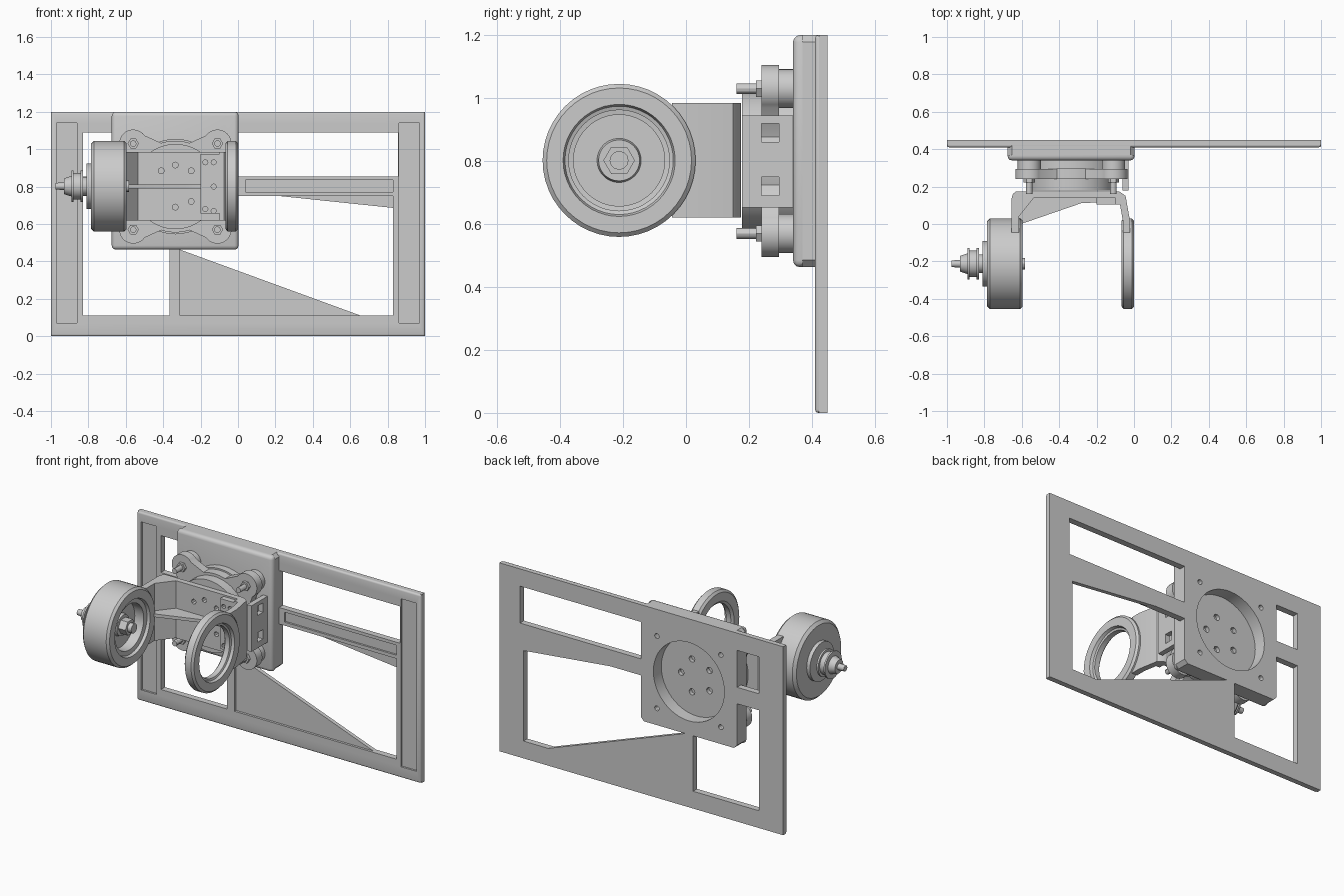
import bpy, bmesh
from math import cos, sin, pi, radians

if "Cube" in bpy.data.objects:
    bpy.data.objects.remove(bpy.data.objects["Cube"])

CX, CZ = -0.335, 0.80          # turntable centre
WY, WZ = -0.2125, 0.802        # wheel axis
LOBES = [(CX + sx * 0.225, CZ + sz * 0.23) for sx in (-1, 1) for sz in (-1, 1)]


def finish(name, bm):
    bmesh.ops.recalc_face_normals(bm, faces=bm.faces)
    me = bpy.data.meshes.new(name)
    bm.to_mesh(me)
    bm.free()
    ob = bpy.data.objects.new(name, me)
    bpy.context.collection.objects.link(ob)
    return ob


def rect(u0, u1, v0, v1):
    return [(u0, v0), (u1, v0), (u1, v1), (u0, v1)]


def circle(u, v, r, n=32, start=0.0):
    return [(u + r * cos(start + 2 * pi * i / n), v + r * sin(start + 2 * pi * i / n)) for i in range(n)]


def prism(name, loops, a, b, axis='y', bevel=None):
    """Extrude an outline (first loop) with holes (other loops) from a to b."""
    put = {'x': lambda u, v, t: (t, u, v),
           'y': lambda u, v, t: (u, t, v),
           'z': lambda u, v, t: (u, v, t)}[axis]
    k = 'xyz'.index(axis)
    bm = bmesh.new()
    edges = []
    for loop in loops:
        vs = [bm.verts.new(put(u, v, a)) for u, v in loop]
        edges += [bm.edges.new((vs[i - 1], vs[i])) for i in range(len(vs))]
    if len(loops) == 1:
        bm.faces.new(list(bm.verts))
    else:
        bmesh.ops.triangle_fill(bm, use_beauty=True, edges=edges)
    ext = bmesh.ops.extrude_face_region(bm, geom=bm.faces[:], use_keep_orig=True)
    for el in ext['geom']:
        if isinstance(el, bmesh.types.BMVert):
            el.co[k] = b
    bmesh.ops.recalc_face_normals(bm, faces=bm.faces)
    if bevel:                   # round the outer rim on the a side, and the corners
        lim = [(min(p[i] for p in loops[0]), max(p[i] for p in loops[0])) for i in (0, 1)]
        ax = [i for i in range(3) if i != k]

        def outer(e):
            if len(e.link_faces) != 2 or e.calc_face_angle(0) < 0.5:
                return False
            if all(abs(v.co[k] - b) < 1e-5 for v in e.verts):
                return False
            return any(all(abs(v.co[ax[i]] - m) < 1e-5 for v in e.verts)
                       for i in (0, 1) for m in lim[i])
        bmesh.ops.bevel(bm, geom=[e for e in bm.edges if outer(e)], offset=bevel,
                        segments=3, profile=0.5, affect='EDGES', clamp_overlap=True)
    return finish(name, bm)


def lathe(name, profile, n=48, closed=False):
    """Revolve (x, radius) points round the wheel axis."""
    bm = bmesh.new()
    rings = [[bm.verts.new((x, WY + r * cos(2 * pi * i / n), WZ + r * sin(2 * pi * i / n)))
              for i in range(n)] for x, r in profile]
    pairs = list(zip(rings, rings[1:])) + ([(rings[-1], rings[0])] if closed else [])
    for p, q in pairs:
        for i in range(n):
            bm.faces.new((p[i - 1], p[i], q[i], q[i - 1]))
    bmesh.ops.remove_doubles(bm, verts=bm.verts, dist=1e-5)
    return finish(name, bm)


# Frame: back layer, and front layer with shallow slots
opening = [(-0.83, 0.11), (0.83, 0.11), (0.83, 0.85), (0.855, 0.85), (0.855, 1.09), (-0.83, 1.09)]
prism('frame_back', [rect(-1, 1, 0, 1.2), opening], 0.422, 0.45)
prism('frame_front', [rect(-1, 1, 0, 1.2), opening, rect(-0.97, -0.86, 0.07, 1.14),
                      rect(0.86, 0.97, 0.07, 1.14)], 0.41, 0.422, bevel=0.011)

# Struts and thin gusset webs
prism('right_strut_back', [rect(-0.02, 0.86, 0.75, 0.855)], 0.422, 0.45)
prism('right_strut_front', [rect(-0.02, 0.86, 0.75, 0.855), rect(0.04, 0.85, 0.772, 0.835)], 0.41, 0.422)
prism('left_strut', [rect(-0.84, -0.66, 0.75, 0.855)], 0.41, 0.45)
prism('lower_strut', [rect(-0.365, -0.31, 0.10, 0.48)], 0.41, 0.45)
prism('lower_web', [[(-0.32, 0.105), (0.67, 0.105), (-0.31, 0.463)]], 0.425, 0.45)
prism('right_web', [[(0.17, 0.755), (0.84, 0.685), (0.84, 0.755)]], 0.425, 0.45)

# Mounting plate with round recess in the back
plate = rect(-0.675, 0.003, 0.463, 1.2)
floor_holes = [circle(CX + 0.11 * cos(2 * pi * i / 5), CZ + 0.11 * sin(2 * pi * i / 5), 0.02, 12)
               for i in range(5)]
prism('mount_plate_front', [plate] + floor_holes, 0.34, 0.37, bevel=0.022)
rim = [(-0.675, 0.485), (-0.653, 0.463), (-0.019, 0.463), (0.003, 0.485),
       (0.003, 1.178), (-0.019, 1.2), (-0.653, 1.2), (-0.675, 1.178)]
prism('mount_plate_rim', [rim, circle(CX, CZ, 0.25, 48)] + [circle(x, z, 0.016, 12) for x, z in LOBES],
      0.37, 0.45)

# Lobed motor flange with standoffs and bolts
outline = []
for q, (sx, sz) in enumerate([(1, 1), (-1, 1), (-1, -1), (1, -1)]):
    mid = radians(45 + 90 * q)
    for i in range(17):
        t = mid + radians(-100 + 200 * i / 16)
        outline.append((CX + sx * 0.225 + 0.075 * cos(t), CZ + sz * 0.23 + 0.075 * sin(t)))
    for i in range(9):          # shallow arc dipping between lobes
        t = mid + radians(27 + 36 * i / 8)
        outline.append((CX + 0.245 * cos(t), CZ + 0.245 * sin(t)))
prism('motor_flange', [outline], 0.24, 0.295)
prism('turntable', [circle(CX, CZ, 0.228, 48)], 0.178, 0.345)
prism('turntable_collar', [circle(CX, CZ, 0.255, 48)], 0.295, 0.345)
for x, z in LOBES:
    prism('standoff', [circle(x, z, 0.062)], 0.29, 0.345)
    prism('bolt_shank', [circle(x, z, 0.017, 12)], 0.16, 0.25)
    prism('bolt_nut', [circle(x, z, 0.03, 6)], 0.222, 0.242)

# Side bracket with two square windows
prism('side_bracket', [rect(0.178, 0.365, 0.652, 0.945), rect(0.24, 0.295, 0.86, 0.92),
                       rect(0.24, 0.295, 0.69, 0.75)], -0.062, -0.03, 'x')

# Fork: drilled base, pad, two arms, centre rib
pad_holes = [circle(x, z, 0.014, 8) for x, z in
             [(-0.13, 0.80), (-0.13, 0.93), (-0.175, 0.93), (-0.175, 0.68), (-0.13, 0.67)]]
base_holes = [circle(x, z, 0.016, 8) for x, z in
              [(-0.335, 0.915), (-0.25, 0.885), (-0.41, 0.885), (-0.335, 0.69), (-0.25, 0.72)]]
prism('fork_base', [rect(-0.58, -0.09, 0.62, 0.985)] + base_holes + pad_holes, 0.14, 0.175)
prism('fork_pad', [rect(-0.2, -0.075, 0.655, 0.975)] + pad_holes, 0.105, 0.142)
prism('fork_arm_left', [[(-0.655, -0.045), (-0.655, 0.135), (-0.648, 0.16), (-0.63, 0.175), (-0.57, 0.175),
                         (-0.57, 0.14), (-0.535, 0.14), (-0.615, 0.04), (-0.615, -0.045)]], 0.62, 0.985, 'z')
prism('fork_arm_right', [[(-0.1, 0.175), (-0.075, 0.172), (-0.045, 0.15), (-0.022, 0.02), (-0.022, -0.045),
                          (-0.06, -0.045), (-0.06, 0.02), (-0.075, 0.105), (-0.1, 0.105)]], 0.62, 0.985, 'z')
prism('fork_rib', [[(-0.62, -0.005), (-0.59, 0.005), (-0.28, 0.112), (-0.19, 0.115), (-0.19, 0.15),
                    (-0.62, 0.15)]], 0.79, 0.81, 'z')

# Right support ring
lathe('support_ring', [(-0.067, 0.175), (-0.067, 0.228), (-0.055, 0.243), (-0.012, 0.243), (0, 0.23),
                       (0, 0.178), (-0.018, 0.172), (-0.022, 0.16), (-0.055, 0.16)], closed=True)

# Left wheel drum with recessed inner face
lathe('wheel', [(-0.787, 0), (-0.787, 0.225), (-0.77, 0.243), (-0.61, 0.243), (-0.595, 0.23), (-0.595, 0.178),
                (-0.613, 0.172), (-0.617, 0.145), (-0.68, 0.145), (-0.68, 0.07), (-0.66, 0.065), (-0.66, 0)])
prism('axle_nut', [circle(WY, WZ, 0.05, 6)], -0.665, -0.61, 'x')
prism('axle_tip', [circle(WY, WZ, 0.03, 12)], -0.615, -0.583, 'x')

# Outer hub, collars and axle pin
lathe('axle_hub', [(-0.975, 0), (-0.975, 0.018), (-0.93, 0.02), (-0.93, 0.042), (-0.89, 0.055), (-0.89, 0.085),
                   (-0.88, 0.085), (-0.88, 0.07), (-0.842, 0.07), (-0.842, 0.085), (-0.83, 0.085),
                   (-0.83, 0.05), (-0.81, 0.05), (-0.81, 0.122), (-0.78, 0.122), (-0.78, 0)], 32)

# Smooth the round parts, keep hard edges
bpy.ops.object.select_all(action='SELECT')
bpy.context.view_layer.objects.active = bpy.data.objects['wheel']
bpy.ops.object.shade_smooth_by_angle(angle=radians(30))
